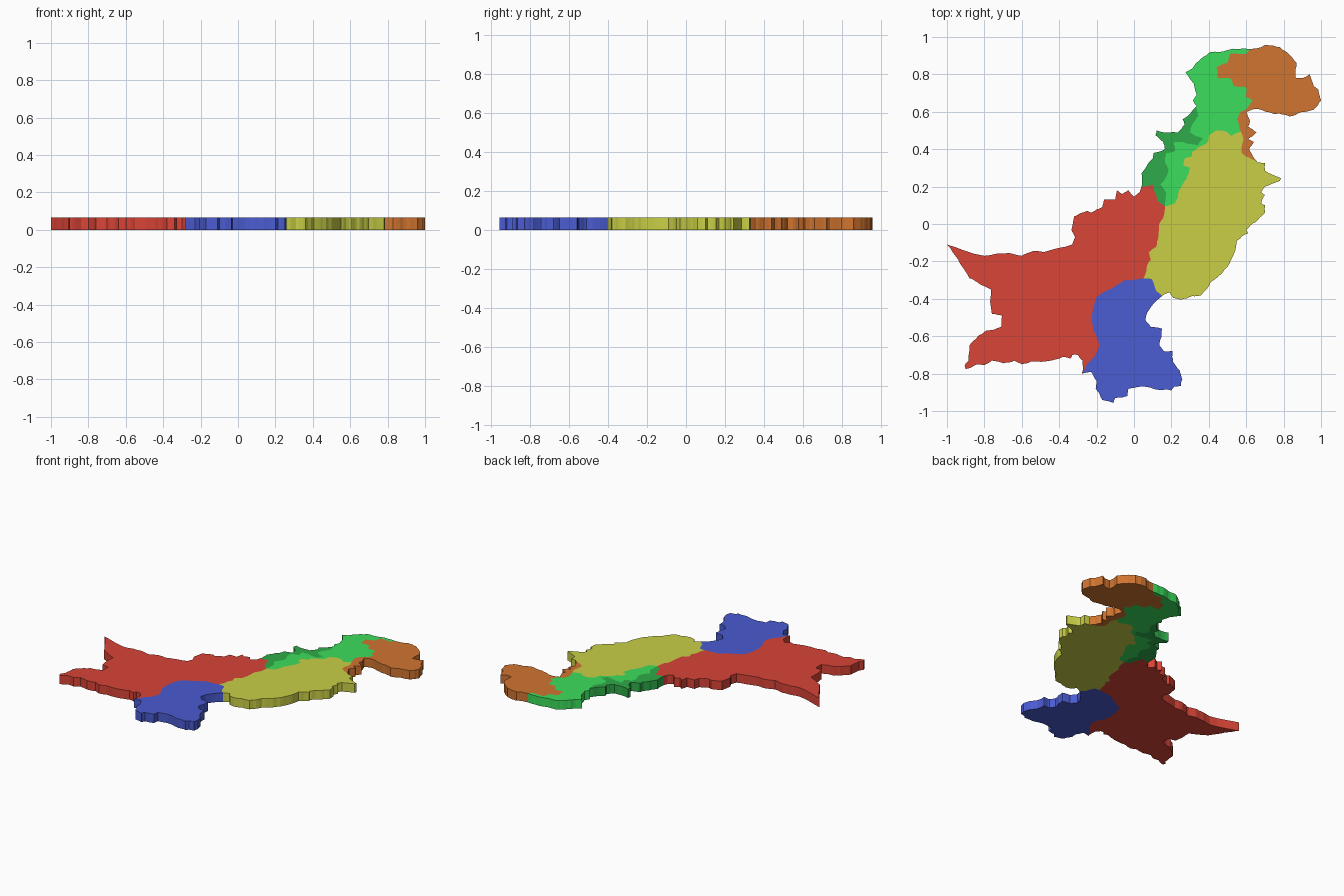
import bpy, bmesh, random
from mathutils import Vector

random.seed(4)
HEIGHT = 0.065


def border(*pts, levels=2, rough=0.07):
    """Open polyline roughened by small midpoint shifts, like a surveyed border."""
    line = [Vector(p) for p in pts]
    for _ in range(levels):
        fine = [line[0]]
        for a, b in zip(line, line[1:]):
            d = b - a
            if d.length > 0.022:
                side = Vector((-d.y, d.x)) * random.uniform(-rough, rough)
                fine.append((a + b) / 2 + side)
            fine.append(b)
        line = fine
    return line


def back(line):
    return line[::-1]


def region(name, rgb, *borders):
    """Join borders into a loop and extrude it into a flat-sided slab."""
    loop = [p for line in borders for p in line[:-1]]
    bm = bmesh.new()
    face = bm.faces.new([bm.verts.new((p.x, p.y, 0)) for p in loop])
    top = bmesh.ops.extrude_face_region(bm, geom=[face])["geom"]
    bmesh.ops.translate(bm, vec=(0, 0, HEIGHT),
                        verts=[v for v in top if isinstance(v, bmesh.types.BMVert)])
    if not any(f.normal.z < -0.5 for f in bm.faces):
        low = [v for v in bm.verts if v.co.z == 0]
        bmesh.ops.contextual_create(bm, geom=low)
    bmesh.ops.recalc_face_normals(bm, faces=bm.faces)
    bmesh.ops.triangulate(bm, faces=[f for f in bm.faces if len(f.verts) > 4])
    bmesh.ops.recalc_face_normals(bm, faces=bm.faces)
    mesh = bpy.data.meshes.new(name)
    bm.to_mesh(mesh)
    bm.free()
    mat = bpy.data.materials.new(name + "_colour")
    mat.diffuse_color = [(c / 255) ** 2.2 for c in rgb] + [1]
    mesh.materials.append(mat)
    bpy.context.collection.objects.link(bpy.data.objects.new(name, mesh))


# Junctions where three regions, or two regions and the outside, meet
J_COAST = (-0.28, -0.80)
J_SOUTH = (0.05, -0.29)
J_SOUTHEAST = (0.15, -0.385)
J_CENTRE = (0.165, 0.095)
J_WEST = (0.04, 0.20)
J_NORTHWEST = (0.335, 0.63)
J_NORTH = (0.62, 0.935)
J_INNER = (0.57, 0.495)
J_EAST = (0.66, 0.33)

# Inner borders, each shared by two regions
red_green = border(J_WEST, (0.10, 0.21), (0.12, 0.15), (0.13, 0.12), J_CENTRE)
red_yellow = border(J_CENTRE, (0.155, 0.03), (0.135, 0.0), (0.13, -0.07), (0.12, -0.12),
                    (0.08, -0.15), (0.09, -0.19), (0.07, -0.22), (0.06, -0.27), J_SOUTH)
red_blue = border(J_SOUTH, (-0.05, -0.30), (-0.12, -0.345), (-0.20, -0.39), (-0.22, -0.46),
                  (-0.22, -0.57), (-0.20, -0.60), (-0.185, -0.65), (-0.21, -0.71),
                  (-0.25, -0.75), J_COAST)
yellow_blue = border(J_SOUTHEAST, (0.12, -0.36), (0.095, -0.295), J_SOUTH)
yellow_orange = border(J_EAST, (0.60, 0.36), (0.575, 0.38), (0.585, 0.45), J_INNER)
yellow_green = border(J_INNER, (0.52, 0.47), (0.50, 0.49), (0.44, 0.50), (0.40, 0.475),
                      (0.395, 0.44), (0.345, 0.41), (0.31, 0.385), (0.31, 0.36), (0.27, 0.35),
                      (0.265, 0.31), (0.30, 0.30), (0.28, 0.24), (0.24, 0.18), (0.22, 0.11),
                      J_CENTRE)
green_green = border(J_CENTRE, (0.17, 0.17), (0.14, 0.21), (0.17, 0.25), (0.185, 0.29),
                     (0.165, 0.33), (0.17, 0.38), (0.22, 0.39), (0.21, 0.435), (0.26, 0.44),
                     (0.34, 0.42), (0.37, 0.455), (0.33, 0.47), (0.30, 0.49), (0.31, 0.53),
                     (0.345, 0.58), J_NORTHWEST)
green_orange = border(J_NORTH, (0.60, 0.91), (0.515, 0.91), (0.50, 0.86), (0.44, 0.84),
                      (0.445, 0.78), (0.52, 0.775), (0.53, 0.74), (0.60, 0.73), (0.60, 0.68),
                      (0.635, 0.66), (0.60, 0.615), (0.57, 0.60), (0.55, 0.56), J_INNER)

# Outer edges
red_south = border(J_COAST, (-0.275, -0.73), (-0.30, -0.70), (-0.33, -0.70), (-0.34, -0.72),
                   (-0.38, -0.71), (-0.44, -0.73), (-0.55, -0.735), (-0.60, -0.75),
                   (-0.64, -0.73), (-0.70, -0.745), (-0.76, -0.73), (-0.80, -0.755),
                   (-0.84, -0.75), (-0.90, -0.775), (-0.905, -0.755), (-0.885, -0.73),
                   (-0.88, -0.65), (-0.83, -0.595), (-0.79, -0.57), (-0.71, -0.55),
                   (-0.705, -0.49), (-0.76, -0.48), (-0.765, -0.35), (-0.84, -0.31),
                   (-0.88, -0.29), (-0.91, -0.24), (-0.94, -0.19), (-1.0, -0.11))
red_north = border((-1.0, -0.11), (-0.80, -0.17), (-0.67, -0.155), (-0.60, -0.17),
                   (-0.54, -0.145), (-0.48, -0.15), (-0.33, -0.11), (-0.315, -0.07),
                   (-0.335, -0.03), (-0.32, 0.04), (-0.25, 0.07), (-0.23, 0.06),
                   (-0.17, 0.09), (-0.16, 0.13), (-0.10, 0.13), (-0.09, 0.18),
                   (-0.065, 0.16), (-0.03, 0.18), (0.0, 0.145), (0.03, 0.17), J_WEST, rough=0.04)
blue_coast = border(J_COAST, (-0.23, -0.79), (-0.20, -0.84), (-0.205, -0.88), (-0.17, -0.94),
                    (-0.11, -0.957), (-0.10, -0.93), (-0.035, -0.92), (-0.03, -0.88),
                    (0.06, -0.87), (0.12, -0.885), (0.20, -0.89), (0.215, -0.87),
                    (0.25, -0.865), (0.258, -0.83), (0.245, -0.785), (0.21, -0.74),
                    (0.205, -0.68), (0.16, -0.68), (0.135, -0.65), (0.15, -0.56),
                    (0.09, -0.55), (0.06, -0.51), (0.08, -0.46), J_SOUTHEAST)
yellow_east = border(J_SOUTHEAST, (0.19, -0.365), (0.21, -0.395), (0.25, -0.405),
                     (0.31, -0.385), (0.36, -0.38), (0.41, -0.31), (0.47, -0.265),
                     (0.52, -0.19), (0.55, -0.09), (0.61, -0.05), (0.60, -0.03), (0.65, 0.01),
                     (0.70, 0.06), (0.70, 0.10), (0.68, 0.11), (0.70, 0.155), (0.68, 0.17),
                     (0.70, 0.20), (0.78, 0.23), (0.785, 0.245), (0.70, 0.285), (0.70, 0.325),
                     J_EAST)
dark_green_west = border(J_NORTHWEST, (0.30, 0.59), (0.26, 0.56), (0.27, 0.53), (0.235, 0.49),
                         (0.12, 0.50), (0.115, 0.475), (0.155, 0.44), (0.165, 0.40),
                         (0.105, 0.38), (0.10, 0.35), (0.055, 0.29), (0.04, 0.27), J_WEST)
light_green_north = border(J_NORTHWEST, (0.315, 0.66), (0.335, 0.69), (0.32, 0.75),
                           (0.275, 0.81), (0.31, 0.83), (0.36, 0.885), (0.41, 0.92),
                           (0.50, 0.93), J_NORTH)
orange_east = border(J_NORTH, (0.66, 0.94), (0.70, 0.957), (0.78, 0.945), (0.83, 0.905),
                     (0.87, 0.86), (0.865, 0.78), (0.90, 0.78), (0.94, 0.80), (0.96, 0.74),
                     (0.985, 0.72), (1.0, 0.66), (0.96, 0.61), (0.90, 0.60), (0.83, 0.575),
                     (0.78, 0.59), (0.75, 0.588), (0.66, 0.615), (0.60, 0.60), (0.62, 0.55),
                     (0.61, 0.52), (0.655, 0.49), (0.61, 0.455), (0.64, 0.44), (0.615, 0.40),
                     (0.635, 0.36), J_EAST)

# Map slabs
region("southwest_region", (216, 70, 58), red_south, red_north, red_green, red_yellow, red_blue)
region("south_region", (76, 92, 208), blue_coast, yellow_blue, red_blue)
region("east_region", (200, 206, 72), yellow_east, yellow_orange, yellow_green,
       red_yellow, back(yellow_blue))
region("west_border_region", (50, 170, 75), dark_green_west, red_green, green_green)
region("northwest_region", (62, 220, 92), light_green_north, green_orange, yellow_green,
       green_green)
region("north_region", (208, 116, 52), orange_east, yellow_orange, back(green_orange))
